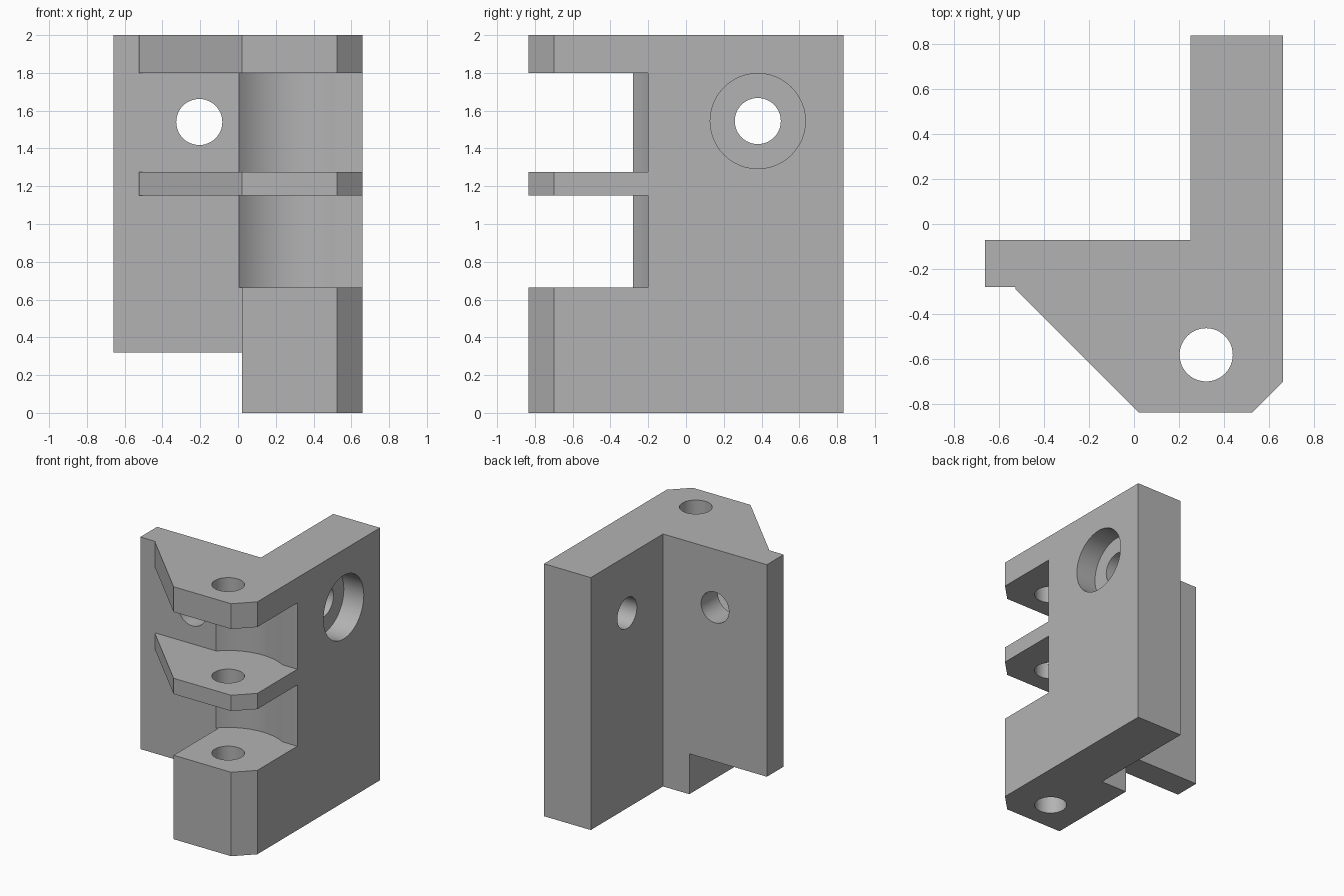
import bpy, bmesh, math
from mathutils import Matrix, Vector

if "Cube" in bpy.data.objects:
    bpy.data.objects.remove(bpy.data.objects["Cube"], do_unlink=True)

grey = bpy.data.materials.new("plain grey")
grey.use_nodes = True
colour = (0.45, 0.45, 0.45, 1)
grey.diffuse_color = colour
grey.node_tree.nodes["Principled BSDF"].inputs["Base Color"].default_value = colour


def add_object(name, bm):
    bmesh.ops.recalc_face_normals(bm, faces=bm.faces)
    mesh = bpy.data.meshes.new(name)
    bm.to_mesh(mesh)
    bm.free()
    mesh.materials.append(grey)
    obj = bpy.data.objects.new(name, mesh)
    bpy.context.collection.objects.link(obj)
    return obj


def prism(name, outline, z0, z1):
    bm = bmesh.new()
    face = bm.faces.new([bm.verts.new((x, y, z0)) for x, y in outline])
    top = bmesh.ops.extrude_face_region(bm, geom=[face])["geom"]
    bmesh.ops.translate(bm, vec=(0, 0, z1 - z0),
                        verts=[v for v in top if isinstance(v, bmesh.types.BMVert)])
    return add_object(name, bm)


def rod(name, centre, axis, radius, length):
    bm = bmesh.new()
    turn = Vector((0, 0, 1)).rotation_difference(Vector(axis)).to_matrix().to_4x4()
    bmesh.ops.create_cone(bm, cap_ends=True, segments=48, radius1=radius,
                          radius2=radius, depth=length,
                          matrix=Matrix.Translation(centre) @ turn)
    return add_object(name, bm)


# Bracket body: full plan outline, later cut away
body = prism("hinge_bracket", [
    (-0.66, -0.28), (-0.525, -0.28), (-0.525, -0.29), (0.02, -0.835),
    (0.525, -0.835), (0.66, -0.7), (0.66, 0.835), (0.25, 0.835),
    (0.25, -0.07), (-0.66, -0.07)], 0, 2)

# Knuckle clearance: round back centred on the pin, flat toward the side plate
pin_x, pin_y, clearance = 0.32, -0.58, 0.435
start = math.atan2(-0.2 - pin_y, 0.21)
end = math.atan2(-0.28 - pin_y, -0.315)
arc = [(pin_x + clearance * math.cos(a), pin_y + clearance * math.sin(a))
       for a in (start + (end - start) * i / 16 for i in range(17))]
arc[0] = (arc[0][0], -0.2)
arc[-1] = (arc[-1][0], -0.28)
gap = [(-0.6, -0.28), (-0.6, -1), (0.8, -1), (0.8, -0.2)] + arc

cutters = [
    prism("lower_gap", gap, 0.665, 1.15),
    prism("upper_gap", gap, 1.275, 1.8),
    # Space beside the bottom block, in front of and under the back wall
    prism("block_side", [(-0.6, -0.28), (-0.6, -1), (0.02, -1), (0.02, -0.28)], -0.1, 0.7),
    prism("wall_underside", [(-0.8, 0.1), (-0.8, -1), (0.02, -1), (0.02, 0.1)], -0.1, 0.32),
    # Pin hole, wall hole, side hole and its counterbore
    rod("pin_hole", (pin_x, pin_y, 1), (0, 0, 1), 0.118, 3),
    rod("wall_hole", (-0.205, -0.17, 1.54), (0, 1, 0), 0.122, 0.4),
    rod("side_hole", (0.45, 0.38, 1.545), (1, 0, 0), 0.122, 1),
    rod("counterbore", (0.685, 0.38, 1.545), (1, 0, 0), 0.252, 0.4),
]

bpy.ops.object.select_all(action="DESELECT")
bpy.context.view_layer.objects.active = body
body.select_set(True)
for cutter in cutters:
    cutter.hide_render = True
    mod = body.modifiers.new(cutter.name, "BOOLEAN")
    mod.operation = "DIFFERENCE"
    mod.solver = "EXACT"
    mod.object = cutter
    bpy.ops.object.modifier_apply(modifier=mod.name)
for cutter in cutters:
    bpy.data.objects.remove(cutter, do_unlink=True)

bpy.ops.object.shade_smooth_by_angle(angle=math.radians(30))
